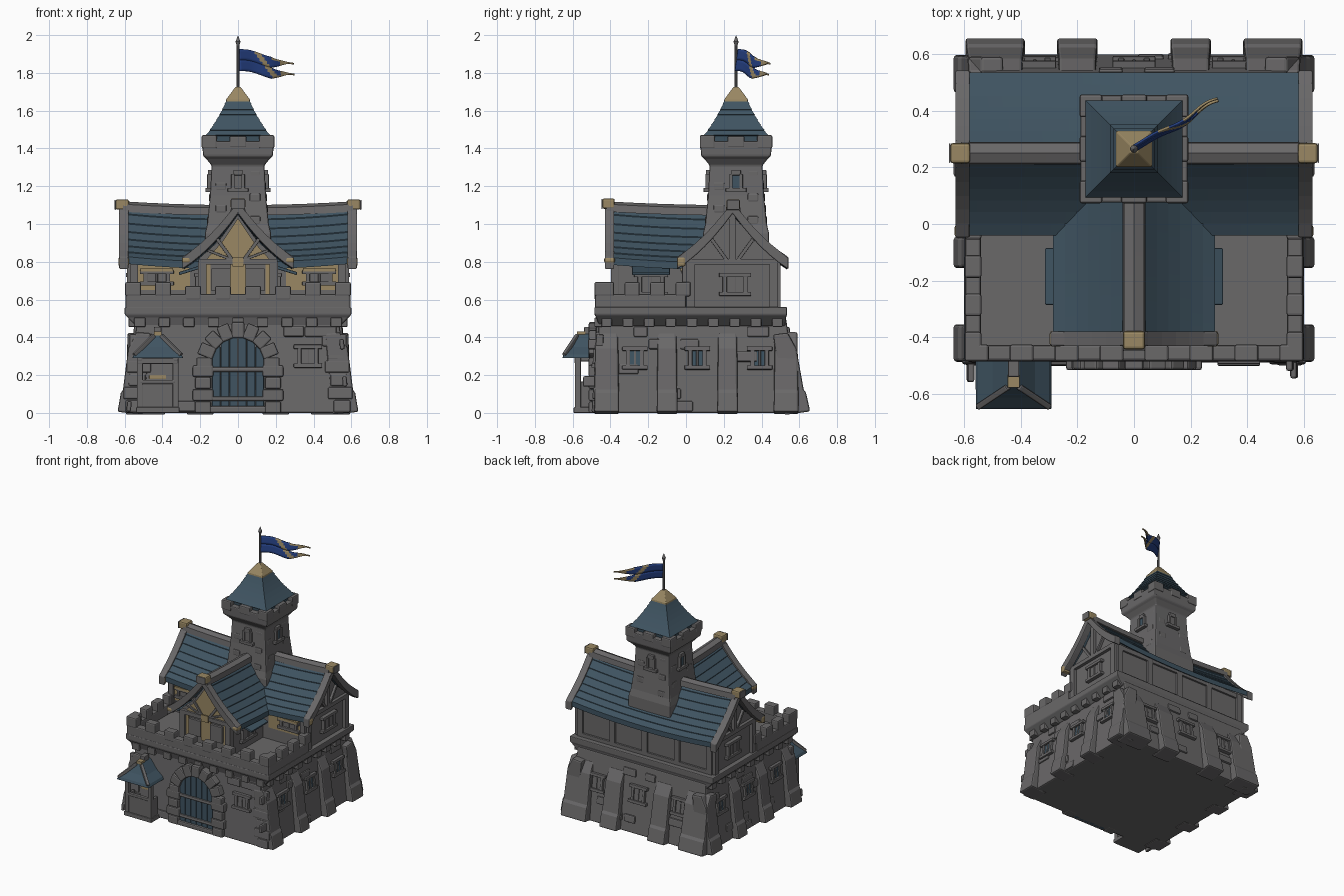
import bpy, bmesh, math, random
from mathutils import Matrix, Vector

if "Cube" in bpy.data.objects:
    bpy.data.objects.remove(bpy.data.objects["Cube"])
random.seed(4)

def material(name, c):
    m = bpy.data.materials.new(name)
    m.diffuse_color = (*c, 1)
    m.use_nodes = True
    m.node_tree.nodes["Principled BSDF"].inputs["Base Color"].default_value = m.diffuse_color
    return m
STONE = material("grey stone", (0.142, 0.138, 0.14))
ROOF = material("slate blue", (0.05, 0.088, 0.12))
GOLD = material("tan gold", (0.32, 0.245, 0.125))
FLAG = material("royal blue", (0.018, 0.05, 0.22))
T = lambda x, y, z: Matrix.Translation((x, y, z))
R = lambda a, ax: Matrix.Rotation(a, 4, ax)

def finish(bm, name, *mats, bevel=0, smooth=False):
    bmesh.ops.recalc_face_normals(bm, faces=bm.faces)
    me = bpy.data.meshes.new(name)
    bm.to_mesh(me); bm.free()
    o = bpy.data.objects.new(name, me)
    bpy.context.collection.objects.link(o)
    for m in mats: me.materials.append(m)
    if bevel:
        b = o.modifiers.new("bevel", 'BEVEL')
        b.width, b.segments = bevel, 2
    if smooth:
        bpy.ops.object.select_all(action='DESELECT')
        o.select_set(True); bpy.context.view_layer.objects.active = o
        bpy.ops.object.shade_smooth_by_angle(angle=math.radians(25))
    return o

def block(bm, size, off=(0, 0, 0), M=Matrix()):
    bmesh.ops.create_cube(bm, size=1, matrix=M @ T(*off) @ Matrix.Diagonal((*size, 1)))

def beam(bm, a, b, w, d, M=Matrix()):
    # bar in the local xz plane from a to b
    dx, dz = b[0] - a[0], b[1] - a[1]
    L = math.hypot(dx, dz)
    block(bm, (L, d, w), (0, 0, 0), M @ T((a[0]+b[0])/2, 0, (a[1]+b[1])/2) @ R(-math.atan2(dz, dx), 'Y'))

def loft(bm, loops):
    rows = [[bm.verts.new(p) for p in l] for l in loops]
    n = len(rows[0])
    for A, B in zip(rows, rows[1:]):
        for i in range(n):
            bm.faces.new((A[i], A[(i+1) % n], B[(i+1) % n], B[i]))
    bm.faces.new(rows[0]); bm.faces.new(rows[-1])

def stack(name, secs, mat, bevel=0, smooth=False):
    # secs: (z, x0, x1, y0, y1) rectangles stacked upwards
    bm = bmesh.new()
    loft(bm, [[(a, c, z), (b, c, z), (b, d, z), (a, d, z)] for z, a, b, c, d in secs])
    return finish(bm, name, mat, bevel=bevel, smooth=smooth)

def sweep(name, outline, stations, axis, centre, mat, bevel=0, smooth=False):
    bm = bmesh.new()
    loft(bm, [[(p, u+centre, z+dz) if axis == 'x' else (u+centre, p, z+dz) for u, z in outline]
              for p, dz in stations])
    return finish(bm, name, mat, bevel=bevel, smooth=smooth)

def gable(half, z0, z1, n, lap, thick):
    c = lambda s: (half*(1-s), z0 + (z1-z0)*(0.62*s + 0.38*s*s))
    side = []
    for i in range(n):
        p = c(i/n)
        side += [(p[0], p[1]+lap), c((i+1)/n)]
    inner = [(h, z-thick) for h, z in (c(i/6) for i in range(7))]
    return side + [(-u, z) for u, z in side[-2::-1]] + [(-u, z) for u, z in inner] + inner[-2::-1]

def window(fr, pn, M, w, h):
    for s in (-1, 1):
        block(fr, (0.022, 0.04, h), (s*w/2, 0, 0), M)
        block(fr, (w+0.06, 0.05, 0.022), (0, 0, s*h/2), M)
    block(fr, (0.012, 0.03, h), (0, 0, 0), M)
    block(pn, (w, 0.02, h), (0, 0, 0), M)

SIDES = {'front': (0, .49, .06), 'right': (90, .58, .09), 'back': (180, .60, .14), 'left': (-90, .58, .09)}
def place(side, u, z):
    a, d, t = SIDES[side]
    return R(math.radians(a), 'Z') @ T(u, -d, 0) @ R(-t, 'X') @ T(0, 0, z)

# Battered lower storey, cornice and terrace
stack("lower_wall", [(0, -.585, .585, -.49, .60), (.5, -.535, .535, -.46, .53)], STONE, .01)
stack("cornice", [(.46, -.54, .54, -.46, .525), (.505, -.585, .585, -.475, .53), (.52, -.60, .60, -.485, .535),
                  (.56, -.60, .60, -.485, .535)], STONE, .006)
corb = bmesh.new()
for i in range(9):
    for s in (-1, 1):
        block(corb, (.06, .055, .05), (s*.55, -.42 + i*.113, .48))
    block(corb, (.06, .05, .05), (-.52 + i*.13, -.46, .48))
finish(corb, "corbels", STONE, bevel=.006)

# Buttresses
prof = [(.08, 0), (-.058, 0), (-.05, .10), (-.04, .12), (-.032, .34), (.002, .43), (.08, .43)]
bt = bmesh.new()
spots = [('right', u, w) for u, w in ((-.42, .12), (-.1, .10), (.22, .10), (.53, .12))]
spots += [('left', -u, w) for _, u, w in spots]
spots += [('back', u, w) for u, w in ((-.2, .13), (.2, .13), (-.49, .19), (.49, .19))]
for side, u, w in spots:
    M = place(side, u, 0)
    loft(bt, [[M @ Vector((x*(1 + .25*(.42-z)), y, z)) for y, z in prof] for x in (-w/2, w/2)])
finish(bt, "buttresses", STONE, bevel=.01)

# Raised stones and front quoins
st = bmesh.new()
for side in SIDES:
    for i in range(13):
        u, z = random.uniform(-.5, .5), .035 + .066*random.randrange(7)
        if side == 'front' and (abs(u) < .27 or u < -.3): continue
        block(st, (random.uniform(.07, .13), .024, .055), (0, -.003*(i % 2), 0), place(side, u, z))
for s in (-1, 1):
    for i in range(6):
        block(st, (.09 + .04*(i % 2), .04, .064), (0, .01, 0), place('front', s*(.55-.008*i), .035 + i*.07))
finish(st, "raised_stones", STONE, bevel=.008)

# Lower windows, blue on the sides and grey elsewhere
fr, pb, pg = bmesh.new(), bmesh.new(), bmesh.new()
for u in (-.27, .06, .39):
    window(fr, pb, place('right', u, .29), .075, .10)
    window(fr, pb, place('left', -u, .29), .075, .10)
for u in (-.35, 0, .35): window(fr, pg, place('back', u, .29), .09, .11)
window(fr, pg, place('front', .37, .30), .09, .10)

# Battlements around the terrace
pa = bmesh.new()
block(pa, (1.19, .055, .09), (0, -.455, .585))
for i in range(8):
    block(pa, (.085, .06, .075), (-.555 + i*.1586, -.455, .635 if 1 < i < 6 else .655))
for s in (-1, 1):
    block(pa, (.055, .48, .09), (s*.568, -.24, .585))
    for i in range(4):
        block(pa, (.06, .08, .075), (s*.568, -.42 + i*.135, .655))
finish(pa, "battlements", STONE, bevel=.009)

# Upper house: walls and curved roofs
wall = lambda h: [(-h, .54), (h, .54), (h, .82), (h*.5, .91), (0, 1.05), (-h*.5, .91), (-h, .82)]
sweep("main_house_wall", wall(.24), [(-.565, 0), (.565, 0)], 'x', .245, STONE)
sweep("front_wing_wall", wall(.205), [(-.375, 0), (.2, 0)], 'y', 0, STONE)
ts = [i/5 - 1 for i in range(11)]
sweep("main_roof", gable(.287, .793, 1.073, 7, .005, .033), [(.6*t, .03*t*t) for t in ts], 'x', .247, ROOF, smooth=True)
sweep("wing_roof", gable(.285, .789, 1.073, 7, .005, .033), [(.25 + .67*t, .03*t*t) for t in ts[:6]], 'y', 0, ROOF, smooth=True)
ridge = [(-.04, 1.045), (-.035, 1.085), (0, 1.1), (.035, 1.085), (.04, 1.045)]
sweep("main_ridge", ridge, [(.61*t, .02*t*t) for t in ts], 'x', .25, STONE, smooth=True)
sweep("wing_ridge", ridge, [(.25 + .67*t, .02*t*t) for t in ts[:6]], 'y', 0, STONE, smooth=True)
verge = gable(.295, .825, 1.12, 6, 0, .065)
for n, a, b in (("left", -.63, -.58), ("right", .58, .63)):
    sweep(n + "_verge", verge, [(a, 0), (b, 0)], 'x', .247, STONE, bevel=.006)
sweep("wing_verge", verge, [(-.43, 0), (-.38, 0)], 'y', 0, STONE, bevel=.006)
cp, tb, gp = bmesh.new(), bmesh.new(), bmesh.new()
for s in (-1, 1):
    block(cp, (.07, .072, .055), (s*.613, .25, 1.103))
    block(tb, (.006, .068, .052), (s*.65, .25, 1.101))
    block(cp, (.056, .045, .05), (s*.605, -.025, .80))
    block(cp, (.045, .056, .03), (s*.275, -.405, .808))
block(cp, (.078, .065, .055), (0, -.41, 1.108))
block(tb, (.074, .006, .052), (0, -.445, 1.106))
finish(cp, "gold_roof_caps", GOLD, bevel=.01)

# Timber framing and gold infill
def truss(M, h, post):
    beam(tb, (-h, .80), (h, .80), .03, .04, M)
    if post: beam(tb, (0, .8), (0, 1.08), .035, .04, M)
    for s in (-1, 1):
        beam(tb, (s*.03, .81), (s*.11, .92), .018, .03, M)
        beam(tb, (s*(h-.02), .56), (s*(h-.02), .8), .045, .04, M)
F = T(0, -.378, 0)
truss(F, .21, False)
truss(T(.568, .245, 0) @ R(math.pi/2, 'Z'), .24, True)
truss(T(-.568, .245, 0) @ R(-math.pi/2, 'Z'), .24, True)
for s in (-1, 1):
    beam(tb, (s*.03, .81), (s*.16, .86), .014, .03, F)
    block(tb, (.10, .03, .12), (s*.09, -.378, .705))
    window(fr, pg, T(s*.43, .002, .715), .12, .06)
    window(fr, pg, T(s*.568, .26, .68) @ R(math.pi/2, 'Z'), .11, .10)
    window(fr, pg, T(s*.207, -.185, .68) @ R(math.pi/2, 'Z'), .12, .10)
    block(gp, (.31, .008, .15), (s*.41, .003, .725))
    block(gp, (.17, .03, .018), (s*.43, -.014, .757))
    block(gp, (.03, .008, .16), (s*.16, -.378, .71))
    block(tb, (.04, .05, .26), (s*.55, .005, .67))
block(gp, (.08, .008, .17), (0, -.379, .705))
block(gp, (.06, .008, .05), (0, -.398, .80))
loft(gp, [[(x, y, z) for x, z in ((-.17, .81), (.17, .81), (.08, .91), (0, 1.03), (-.08, .91))] for y in (-.383, -.376)])
for x in (-.54, -.27, 0, .27, .54): block(tb, (.045, .03, .26), (x, .485, .67))
for z in (.57, .78): block(tb, (1.12, .028, .035), (0, .485, z))
finish(tb, "timber_frame", STONE, bevel=.002)
finish(gp, "gold_infill", GOLD)

# Small awnings beside the wing
aw = bmesh.new()
for s in (-1, 1): block(aw, (.12, .20, .016), (0, 0, 0), T(s*.255, -.185, .755) @ R(s*.3, 'Y'))
finish(aw, "awnings", ROOF, bevel=.004)

# Tower
sq = lambda z, h: (z, -h, h, .265-h, .265+h)
stack("tower", [sq(z, h) for z, h in ((.7, .178), (.95, .175), (1.0, .163), (1.15, .148), (1.31, .14), (1.345, .168),
      (1.36, .185), (1.44, .19))], STONE, .008)
tm = bmesh.new()
for k in range(4):
    M = T(0, .265, 0) @ R(k*math.pi/2, 'Z')
    block(tm, (.08, .08, .07), (-.152, -.152, 1.435), M)
    block(tm, (.09, .04, .06), (0, -.172, 1.435), M)
    for s in (-1, 1): block(fr, (.018, .04, .08), (s*.027, -.143, 1.225), M)
    block(fr, (.11, .05, .022), (0, -.147, 1.18), M)
    block(fr, (.05, .04, .03), (0, -.14, 1.272), M)
    block(pb if k in (1, 3) else pg, (.04, .02, .075), (0, -.143, 1.225), M)
    for i in range(5):
        z = 1.02 + i*.06
        block(tm, (.06, .02, .045), ((-1)**i*.09, -.147 + .09*(z-1.1), z), M)
finish(tm, "tower_stones", STONE, bevel=.008)
finish(fr, "window_frames", STONE, bevel=.004)
finish(pb, "blue_panes", ROOF)
finish(pg, "grey_panes", STONE)
secs = [sq(1.42, .15), sq(1.465, .155)]
c = lambda s: (1.47 + .19*s, .168 - .145*s + .035*s*s)
for i in range(7):
    a, b = c(i/7), c((i+1)/7)
    secs += [sq(a[0], a[1]+.003), sq(b[0]-.001, b[1])]
stack("tower_roof", secs, ROOF)
stack("tower_cap", [sq(1.645, .064), sq(1.66, .062), sq(1.725, .014)], GOLD, .004)

# Flagpole and flag
bm = bmesh.new()
for z, h, r1, r2 in ((1.82, .28, .009, .007), (1.955, .02, .007, .014), (1.982, .036, .014, .0)):
    bmesh.ops.create_cone(bm, cap_ends=True, segments=10, radius1=r1, radius2=r2, depth=h, matrix=T(0, .265, z))
finish(bm, "flagpole", STONE)
bm = bmesh.new()
for half in (0, 1):
    N = 24
    g = []
    for i in range(N+1):
        u = i/N
        k = 1 if u < .6 else max(.14, .9 - 2.4*(u-.6))
        row = []
        for j in range(5):
            v = .25 + .5*half + (j/4-.5)*.5*k
            w = .012*math.sin(u*9)*u + .016*(v-.5)
            z = 1.81 + .115*v - .055*u + .008*math.sin(u*8)
            row.append(bm.verts.new((.005 + .295*u - w*.5, .265 + .165*u + w, z)))
        g.append(row)
    for i in range(N):
        for j in range(4):
            f = bm.faces.new((g[i][j], g[i+1][j], g[i+1][j+1], g[i][j+1]))
            q = j + 4*half
            f.material_index = int(i > 17 or abs(i - 15 + q) < 2 or (i > 13 and q in (0, 7)))
fl = finish(bm, "flag", FLAG, GOLD, smooth=True)
fl.modifiers.new("thickness", 'SOLIDIFY').thickness = .008

# Arched gate
dr, ar = bmesh.new(), bmesh.new()
for i in range(6):
    x = -.115 + i*.046
    h = .255 + math.sqrt(.15**2 - x*x)
    block(dr, (.043, .03, h), (x, -.485, h/2))
finish(dr, "gate_planks", ROOF, bevel=.004)
for z in (.075, .23): block(ar, (.29, .02, .025), (0, -.502, z))
for i in range(9):
    block(ar, (.085, .07, .067), (.178, 0, 0), T(0, -.48, .26) @ R(-math.radians(i*22.5), 'Y'))
for s in (-1, 1):
    for i in range(4):
        block(ar, (.085 + .025*(i % 2), .075, .062), (s*.185, -.478, .03 + i*.064))
block(ar, (.3, .06, .035), (0, -.485, .018))
finish(ar, "gate_arch", STONE, bevel=.009)

# Sentry box with lean-to roof
X = -.425
sb = bmesh.new()
block(sb, (.23, .13, .03), (X, -.53, .015))
for s in (-1, 1):
    block(sb, (.032, .032, .29), (X + s*.095, -.572, .16))
    block(sb, (.022, .08, .15), (X + s*.095, -.54, .09))
    block(sb, (.025, .14, .025), (X + s*.095, -.52, .285))
block(sb, (.22, .03, .03), (X, -.574, .275))
block(sb, (.17, .02, .13), (X, -.574, .09))
block(sb, (.19, .025, .02), (X, -.576, .165))
block(sb, (.04, .06, .04), (X, -.51, .435))
for s in (-1, 1):
    a, b = Vector((X + s*.125, -.645, .305)), Vector((X + s*.02, -.575, .41))
    block(sb, (.022, .022, (b-a).length), (0, 0, 0), Matrix.Translation((a+b)/2) @ (b-a).to_track_quat('Z', 'Y').to_matrix().to_4x4())
finish(sb, "sentry_box", STONE, bevel=.005)
stack("sentry_roof", [(.29, X-.135, X+.135, -.655, -.44), (.31, X-.125, X+.125, -.647, -.44),
                      (.35, X-.075, X+.075, -.612, -.44), (.42, X-.018, X+.018, -.57, -.44)], ROOF, .004)
gb = bmesh.new()
block(gb, (.042, .045, .022), (X, -.555, .42))
block(gb, (.09, .008, .02), (X, -.482, .19))
finish(gb, "sentry_gold", GOLD, bevel=.002)
